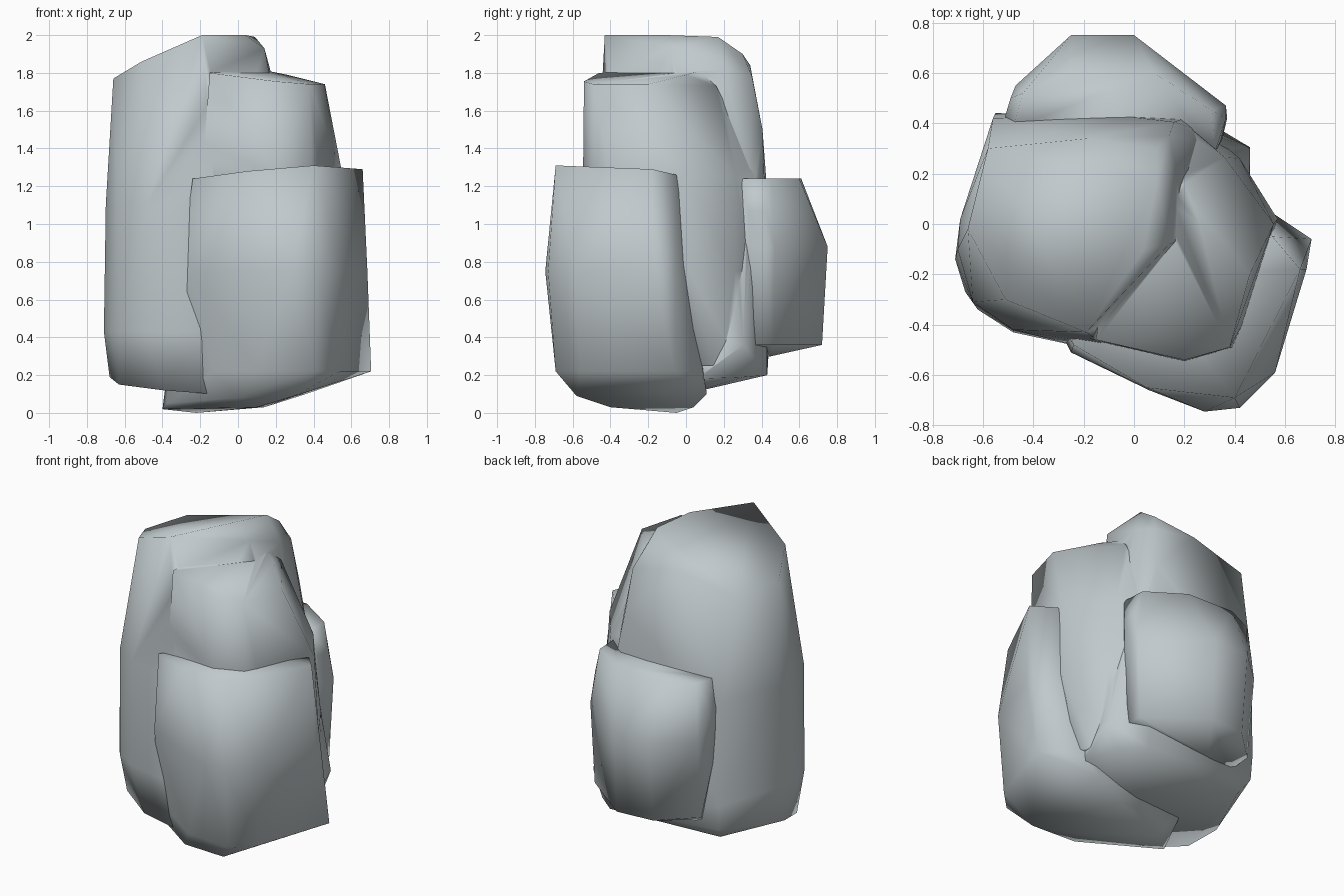
import bpy, bmesh, math

stone = bpy.data.materials.new("blue_grey_stone")
stone.diffuse_color = (0.53, 0.585, 0.605, 1)


def soften(ob, angle):
    bpy.ops.object.select_all(action='DESELECT')
    ob.select_set(True)
    bpy.context.view_layer.objects.active = ob
    bpy.ops.object.shade_smooth_by_angle(angle=math.radians(angle))


def boulder(name, points, angle=88):
    """Faceted boulder: convex hull of a few corner points, softly shaded."""
    bm = bmesh.new()
    for p in points:
        bm.verts.new(p)
    res = bmesh.ops.convex_hull(bm, input=bm.verts[:])
    junk = {g for g in res["geom_interior"] + res["geom_unused"]
            if isinstance(g, bmesh.types.BMVert)}
    bmesh.ops.delete(bm, geom=list(junk), context='VERTS')
    bmesh.ops.recalc_face_normals(bm, faces=bm.faces[:])
    me = bpy.data.meshes.new(name)
    bm.to_mesh(me)
    bm.free()
    me.materials.append(stone)
    ob = bpy.data.objects.new(name, me)
    bpy.context.collection.objects.link(ob)
    soften(ob, angle)
    return ob


def ring(z, *xy):
    """Outline corners at one height."""
    return [(x, y, z) for x, y in xy]


# Tall left boulder with the sloping top, broad at the foot
tall = boulder(
    "tall_boulder",
    [(-.19, -.43, 2.0), (.04, -.1, 2.0), (.09, .17, 1.99), (.09, .30, 1.90),
     (.14, -.08, 1.93), (.17, .2, 1.82), (.14, .35, 1.78), (.16, .405, 1.5),
     (-.51, -.3, 1.86), (-.66, -.02, 1.77), (-.58, .3, 1.76), (-.18, .34, 1.84)]
    + ring(1.1, (-.70, -.1), (-.69, .02), (-.64, -.31), (-.48, -.42), (-.12, -.48),
           (.2, -.1), (.2, .42), (-.1, .435), (-.3, .43), (-.56, .42))
    + ring(.43, (-.71, -.14), (-.67, -.27), (-.62, -.34), (-.48, -.43), (-.2, -.49),
           (-.55, .44), (-.68, .02))
    + [(-.68, -.05, .19), (-.63, -.25, .15), (-.4, -.40, .12), (-.14, -.44, .1),
       (-.54, .435, .27), (-.5, .36, .19), (.25, .43, .2), (.39, .31, .19),
       (.46, .305, .36), (.46, .06, .18), (.1, 0, .1)])

# Middle boulder on the right, fused to the tall one
middle = boulder(
    "middle_boulder",
    [(-.15, -.46, 1.80), (.2, -.54, 1.755), (.38, -.49, 1.74), (.46, -.2, 1.74),
     (.26, .0, 1.79), (.16, .07, 1.81), (.2, .16, 1.73), (-.1, 0, 1.82)]
    + ring(1.25, (-.19, -.455), (.2, -.545), (.39, -.49), (.43, -.4),
           (.555, .0), (.36, .265), (.2, .40))
    + ring(.75, (.2, -.5), (.57, .02), (.42, .26), (.32, .345), (0, .42))
    + ring(.25, (.2, -.4), (.5, .05), (.40, .28), (.2, .4), (-.1, .4)))
mod = tall.modifiers.new("fuse", 'BOOLEAN')
mod.operation = 'UNION'
mod.solver = 'EXACT'
mod.object = middle
fused = bpy.data.meshes.new_from_object(
    tall.evaluated_get(bpy.context.evaluated_depsgraph_get()))
tall.modifiers.clear()
tall.data = fused
bpy.data.objects.remove(middle)
tall.name = "main_boulder"
soften(tall, 88)

# Low front boulder
boulder("front_boulder",
        [(-.24, -.48, 1.24), (.05, -.65, 1.28), (.4, -.69, 1.31), (.66, -.18, 1.29),
         (.55, -.05, 1.26), (0, -.2, 1.25)]
        + ring(.75, (-.25, -.51), (.06, -.66), (.28, -.745), (.42, -.73),
               (.56, -.59), (.685, -.18), (.57, -.03))
        + ring(.22, (-.13, -.5), (.1, -.66), (.41, -.69), (.54, -.56), (.705, -.06),
               (.48, .09))
        + [(-.4, -.2, .02), (-.38, -.26, .05), (-.37, -.02, .15), (-.22, -.05, .0),
           (.14, .04, .03), (.36, .11, .1), (.0, -.55, .08), (.3, -.58, .09),
           (.1, -.4, .03)])

# Small back boulder
boulder("back_boulder",
        ring(1.24, (-.48, .38), (-.44, .52), (-.25, .61), (.08, .6), (.31, .45),
             (.32, .28), (-.2, .3))
        + ring(1.07, (.365, .42), (.345, .33), (-.52, .4), (-.49, .5))
        + ring(.88, (-.52, .4), (-.47, .55), (-.25, .75), (.0, .75), (.365, .47),
               (.37, .42), (.35, .335))
        + ring(.36, (-.46, .5), (-.25, .7), (.0, .72), (.34, .46), (.35, .335))
        + [(-.4, .4, .29), (-.2, .45, .3), (.1, .4, .33)])
